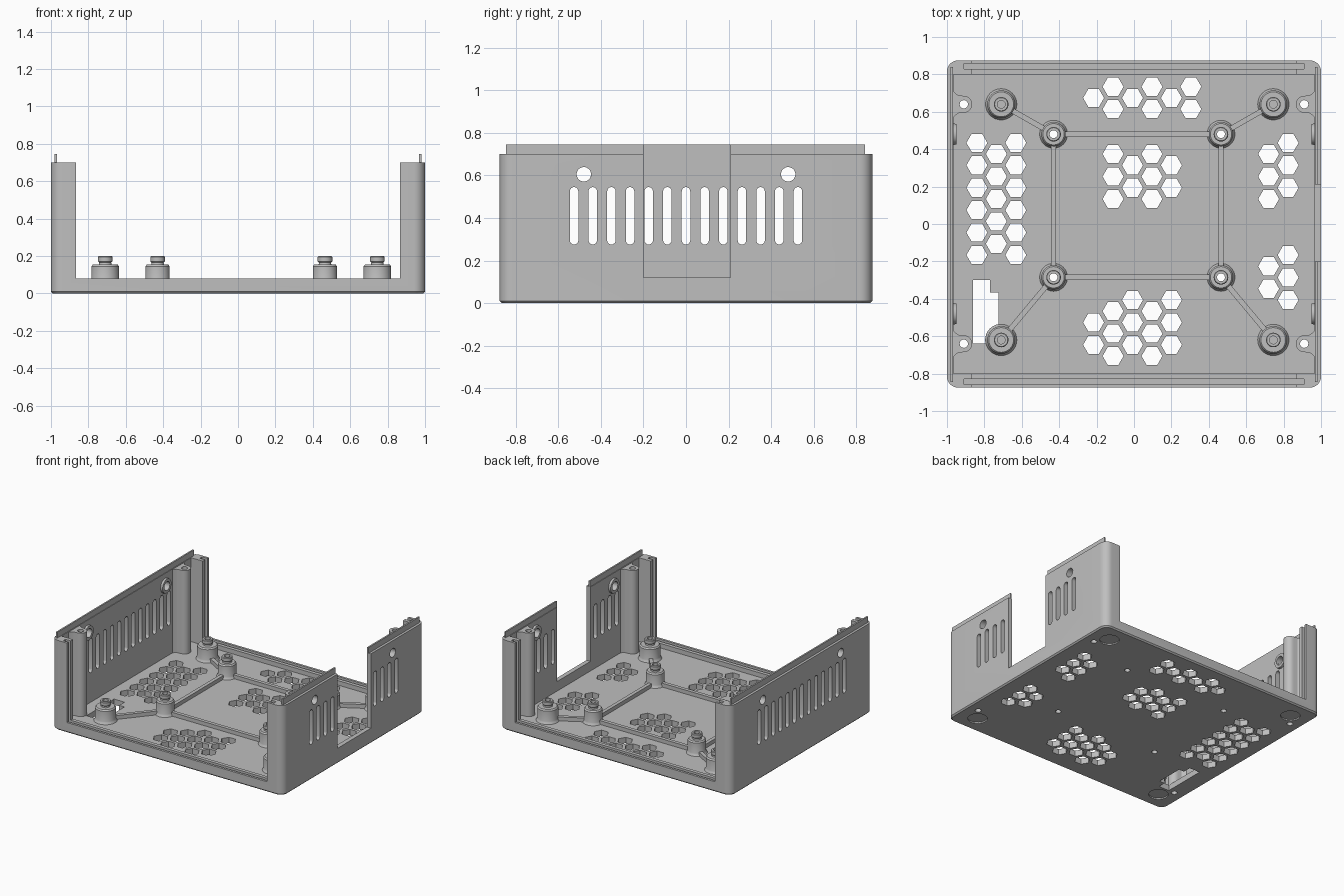
import bpy, bmesh
from math import pi, cos, sin, atan2
from mathutils import Matrix, Vector

if "Cube" in bpy.data.objects:
    bpy.data.objects.remove(bpy.data.objects["Cube"], do_unlink=True)

GREY = (0.52, 0.52, 0.52, 1)
plastic = bpy.data.materials.new("grey plastic")
plastic.use_nodes = True
plastic.diffuse_color = GREY
plastic.node_tree.nodes["Principled BSDF"].inputs["Base Color"].default_value = GREY

FLOOR, TOP, HALF_Y, WALL = 0.045, 0.70, 0.875, 0.965
parts = []


def finish(bm, name, keep=True):
    bmesh.ops.recalc_face_normals(bm, faces=bm.faces)
    mesh = bpy.data.meshes.new(name)
    bm.to_mesh(mesh)
    bm.free()
    obj = bpy.data.objects.new(name, mesh)
    bpy.context.collection.objects.link(obj)
    if keep:
        mesh.materials.append(plastic)
        parts.append(obj)
    return obj


def loft(bm, loops):
    """Closed solid through matching loops of 3D points."""
    rings = [[bm.verts.new(p) for p in loop] for loop in loops]
    for a, b in zip(rings, rings[1:]):
        for i in range(len(a)):
            j = (i + 1) % len(a)
            bm.faces.new((a[i], a[j], b[j], b[i]))
    bm.faces.new(rings[0][::-1])
    bm.faces.new(rings[-1])


def prism(bm, outline, lo, hi, axis="Z"):
    place = {"Z": lambda p, d: (p[0], p[1], d), "X": lambda p, d: (d, p[0], p[1])}[axis]
    loft(bm, [[place(p, d) for p in outline] for d in (lo, hi)])


def box(bm, x0, x1, y0, y1, z0, z1):
    prism(bm, [(x0, y0), (x1, y0), (x1, y1), (x0, y1)], z0, z1)


def circle(x, y, r, n=24):
    return [(x + r * cos(2 * pi * i / n), y + r * sin(2 * pi * i / n)) for i in range(n)]


def rounded(hx, hy, r, n=8):
    pts = []
    for k, (sx, sy) in enumerate(((1, 1), (-1, 1), (-1, -1), (1, -1))):
        for i in range(n + 1):
            a = (k + i / n) * pi / 2
            pts.append((sx * (hx - r) + r * cos(a), sy * (hy - r) + r * sin(a)))
    return pts


def capsule(u, v0, v1, r, n=8):
    arc = [(r * cos(pi * i / n), r * sin(pi * i / n)) for i in range(n + 1)]
    return [(u + a, v1 - r + b) for a, b in arc] + [(u - a, v0 + r - b) for a, b in arc]


def lathe(name, profile, matrix):
    """Tube turned from a closed (radius, height) profile."""
    bm = bmesh.new()
    vs = [bm.verts.new((r, 0, z)) for r, z in profile]
    es = [bm.edges.new((vs[i], vs[(i + 1) % len(vs)])) for i in range(len(vs))]
    bmesh.ops.spin(bm, geom=vs + es, cent=(0, 0, 0), axis=(0, 0, 1), angle=2 * pi, steps=32)
    bmesh.ops.remove_doubles(bm, verts=bm.verts, dist=1e-4)
    bm.transform(matrix)
    return finish(bm, name)


def carve(obj, bm):
    cutter = finish(bm, "cutter", keep=False)
    cutter.hide_render = True
    mod = obj.modifiers.new("cut", "BOOLEAN")
    mod.operation, mod.solver, mod.object = "DIFFERENCE", "EXACT", cutter
    graph = bpy.context.evaluated_depsgraph_get()
    graph.update()
    mesh = bpy.data.meshes.new_from_object(obj.evaluated_get(graph))
    obj.modifiers.clear()
    obj.data = mesh
    bpy.data.objects.remove(cutter, do_unlink=True)


# Where the standoffs and the screw posts stand
outer = [(-0.71, -0.62), (0.745, -0.62), (0.745, 0.64), (-0.71, 0.64)]
inner = [(-0.43, -0.285), (0.465, -0.285), (0.465, 0.48), (-0.43, 0.48)]
corners = [(sx, sy) for sx in (-1, 1) for sy in (-1, 1)]
POST_X, POST_Y = 0.91, 0.64

# Shell: rounded block with a small bottom chamfer
bm = bmesh.new()
loft(bm, [[(x, y, z) for x, y in rounded(1 - c, HALF_Y - c, 0.06 - c)]
          for c, z in ((0.01, 0), (0, 0.01), (0, TOP))])
shell = finish(bm, "case_shell")

# Interior cavity, then the open front and back above the low sill
bm = bmesh.new()
box(bm, -WALL, WALL, -0.80, 0.80, FLOOR, 1)
carve(shell, bm)
bm = bmesh.new()
box(bm, -0.865, 0.865, -1.2, 1.2, 0.08, 1.1)
carve(shell, bm)

# Panel grooves in the sills and corner columns, and the side notch
bm = bmesh.new()
for s in (-1, 1):
    lo, hi = sorted((s * 0.828, s * 0.857))
    box(bm, -0.91, 0.91, lo, hi, 0.055, 1.2)
box(bm, 0.9, 1.2, -0.2, 0.21, 0.12, 1.3)
carve(shell, bm)

# Vent slots and round holes through both side walls
bm = bmesh.new()
for i in range(-6, 7):
    prism(bm, capsule(i * 0.0876, 0.275, 0.545, 0.02), -1.3, 1.3, "X")
for s in (-1, 1):
    prism(bm, circle(s * 0.48, 0.605, 0.034), -1.3, 1.3, "X")
carve(shell, bm)

# Floor openings: honeycomb vents as (column, first row, count)
bm = bmesh.new()
vents = [(0, 0, 6), (1, 0, 5), (2, 0, 6),
         (7, 0, 3), (9, 0, 3), (8, 1, 2), (10, 1, 2),
         (6, -2, 1), (8, -2, 1), (10, -2, 1), (7, -3, 2), (9, -3, 2), (11, -3, 2),
         (6, 8, 2), (7, 7, 3), (8, 7, 3), (9, 7, 3), (10, 7, 3),
         (16, 0, 3), (15, 0, 3), (16, 5, 3), (15, 5, 2)]
for col, row, count in vents:
    for j in range(row, row + count):
        y = 0.434 - 0.12 * j - 0.06 * (col % 2)
        prism(bm, circle(-0.84 + 0.104 * col, y, 0.056, 6), -0.1, 0.2)
# Stepped connector opening
prism(bm, [(-0.86, -0.64), (-0.77, -0.64), (-0.77, -0.58), (-0.725, -0.58),
           (-0.725, -0.365), (-0.77, -0.365), (-0.77, -0.3), (-0.86, -0.3)], -0.1, 0.2)
# Screw holes and shallow foot recesses
for x, y in inner:
    prism(bm, circle(x, y, 0.021), -0.1, 0.2)
for sx, sy in corners:
    prism(bm, circle(sx * POST_X, sy * POST_Y, 0.022), -0.1, 0.2)
    prism(bm, circle(sx * 0.84, sy * 0.73, 0.07), -0.1, 0.01)
carve(shell, bm)

# Thin tongues along the tops of the side walls
for name, x, spans in (("right_tongue", -0.981, [(-0.845, 0.84)]),
                       ("left_tongue", 0.969, [(-0.845, -0.2), (0.21, 0.84)])):
    bm = bmesh.new()
    for y0, y1 in spans:
        box(bm, x, x + 0.012, y0, y1, TOP - 0.01, 0.745)
    finish(bm, name)

# Corner screw posts flared into the side walls
half = [(0.975, 0.085), (0.958, 0.062), (0.94, 0.048)]
arc = [(POST_X - 0.045 * sin(pi * i / 12), 0.045 * cos(pi * i / 12)) for i in range(13)]
section = half + arc + [(x, -y) for x, y in half[::-1]]
for sx, sy in corners:
    bm = bmesh.new()
    prism(bm, [(sx * x, sy * POST_Y + y) for x, y in section], FLOOR - 0.005, TOP - 0.004)
    post = finish(bm, "screw_post")
    bm = bmesh.new()
    prism(bm, circle(sx * POST_X, sy * POST_Y, 0.022), -0.1, 1)
    carve(post, bm)

# Raised rings round the wall holes, on the inside
for sx, sy in corners:
    lathe("hole_ring", [(0.034, -0.01), (0.058, -0.01), (0.055, 0.016), (0.034, 0.016)],
          Matrix.Translation((sx * WALL, sy * 0.48, 0.605)) @ Matrix.Rotation(-sx * pi / 2, 4, "Y"))

# Board standoffs with stepped necks
for name, spots, r in (("outer_standoff", outer, 0.074), ("inner_standoff", inner, 0.065)):
    for x, y in spots:
        lathe(name, [(0.021, FLOOR - 0.004), (r + 0.012, FLOOR - 0.004), (r + 0.003, FLOOR + 0.012),
                     (r, FLOOR + 0.02), (r, 0.145), (r - 0.008, 0.155), (0.034, 0.155),
                     (0.032, 0.165), (0.039, 0.172), (0.039, 0.195), (0.035, 0.2), (0.021, 0.2)],
              Matrix.Translation((x, y, 0)))

# Floor ribs joining the standoffs
links = [(inner[i], inner[(i + 1) % 4]) for i in range(4)] + list(zip(inner, outer))
for a, b in links:
    a, b = Vector(a), Vector(b)
    d = b - a
    reach = d.length / 2 - 0.05
    bm = bmesh.new()
    box(bm, -reach, reach, -0.014, 0.014, FLOOR - 0.004, 0.075)
    mid = (a + b) / 2
    bm.transform(Matrix.Translation((mid.x, mid.y, 0)) @ Matrix.Rotation(atan2(d.y, d.x), 4, "Z"))
    finish(bm, "floor_rib")

# Smooth curved surfaces, keep edges crisp
bpy.ops.object.select_all(action="DESELECT")
for obj in parts:
    obj.select_set(True)
bpy.context.view_layer.objects.active = shell
bpy.ops.object.shade_smooth_by_angle(angle=pi / 6)
